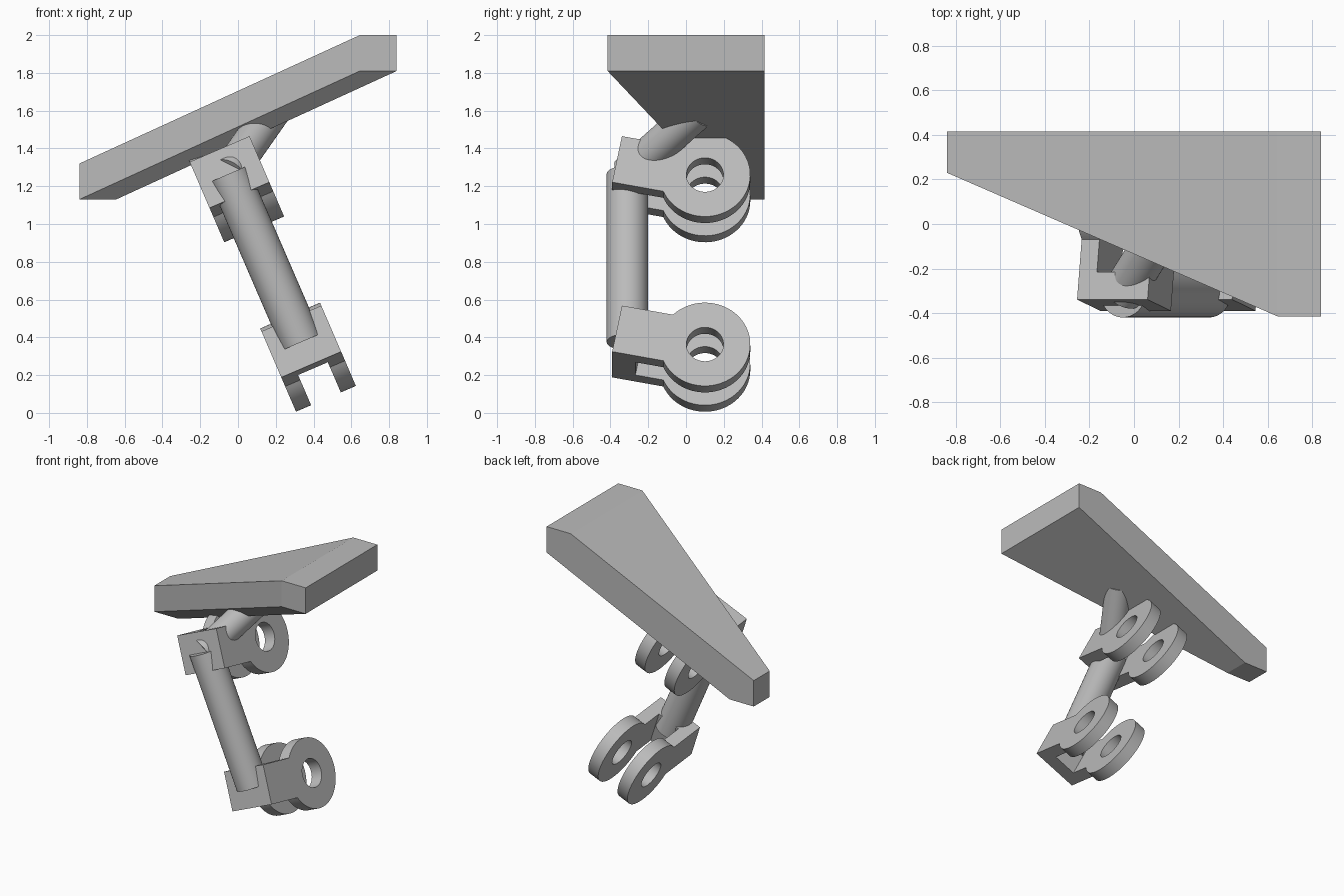
import bpy, bmesh, math
from mathutils import Vector, Matrix

cube = bpy.data.objects.get("Cube")
if cube:
    bpy.data.objects.remove(cube)

grey = bpy.data.materials.new("plain grey")
grey.use_nodes = True
GREY = (0.5, 0.5, 0.5, 1)
grey.diffuse_color = GREY
grey.node_tree.nodes["Principled BSDF"].inputs["Base Color"].default_value = GREY

# Shared axes: across the hinge, along the post, and the pitched block frame
TILT, PITCH = math.radians(23.3), math.radians(11)
across = Vector((math.cos(TILT), 0, math.sin(TILT)))
along = Vector((-math.sin(TILT), 0, math.cos(TILT)))
rear = Vector((0, math.cos(PITCH), 0)) - along * math.sin(PITCH)
rise = across.cross(rear)
WIDTH, HEIGHT, LUG = 0.345, 0.27, 0.087
REACH, RING, HOLE = 0.474, 0.24, 0.098


def finish(obj, smooth=True):
    obj.data.materials.clear()
    obj.data.materials.append(grey)
    bpy.ops.object.select_all(action="DESELECT")
    obj.select_set(True)
    bpy.context.view_layer.objects.active = obj
    if smooth:
        bpy.ops.object.shade_smooth_by_angle(angle=math.radians(30))


def mesh_object(name, bm, smooth=True):
    bmesh.ops.recalc_face_normals(bm, faces=bm.faces)
    mesh = bpy.data.meshes.new(name)
    bm.to_mesh(mesh)
    bm.free()
    obj = bpy.data.objects.new(name, mesh)
    bpy.context.collection.objects.link(obj)
    finish(obj, smooth)
    return obj


def rod(name, start, end, radius):
    start, end = Vector(start), Vector(end)
    turn = (end - start).to_track_quat("Z", "Y").to_matrix().to_4x4()
    bm = bmesh.new()
    bmesh.ops.create_cone(bm, cap_ends=True, segments=64, radius1=radius, radius2=radius,
                          depth=(end - start).length,
                          matrix=Matrix.Translation((start + end) / 2) @ turn)
    return mesh_object(name, bm)


def frame(origin):
    # Local x runs rearward, y up the block, z across the hinge
    m = Matrix((rear, rise, across)).transposed().to_4x4()
    m.translation = origin
    return m


def arc(radius, start, end, n=64):
    return [(REACH + radius * math.cos(start + (end - start) * i / n),
             radius * math.sin(start + (end - start) * i / n)) for i in range(n + 1)]


def lug(name, origin, offset):
    # Arm outline running into a ring, with a round hole
    neck = math.pi - math.asin(HEIGHT / 2 / RING)
    outline = [(0, HEIGHT / 2), (0, -HEIGHT / 2)] + arc(RING, -neck, neck)
    hole = arc(HOLE, 0, math.tau)[:-1]
    curve = bpy.data.curves.new(name, "CURVE")
    curve.dimensions = "2D"
    curve.fill_mode = "BOTH"
    curve.extrude = LUG / 2
    for points in (outline, hole):
        spline = curve.splines.new("POLY")
        spline.points.add(len(points) - 1)
        for p, (x, y) in zip(spline.points, points):
            p.co = (x, y, 0, 1)
        spline.use_cyclic_u = True
    obj = bpy.data.objects.new(name, curve)
    bpy.context.collection.objects.link(obj)
    obj.matrix_world = frame(origin) @ Matrix.Translation((0, 0, offset))
    bpy.ops.object.select_all(action="DESELECT")
    obj.select_set(True)
    bpy.context.view_layer.objects.active = obj
    bpy.ops.object.convert(target="MESH")
    finish(bpy.context.object)


def yoke(name, origin):
    # Solid bridge with one lug on either side
    depth = 0.125
    bm = bmesh.new()
    size = Matrix.Diagonal((depth, HEIGHT, WIDTH - 2 * LUG, 1))
    bmesh.ops.create_cube(bm, size=1,
                          matrix=frame(origin) @ Matrix.Translation((depth / 2, 0, 0)) @ size)
    mesh_object(name + "_bridge", bm, False)
    for label, side in (("right", -1), ("left", 1)):
        lug(f"{name}_{label}_lug", origin, side * (WIDTH - LUG) / 2)


# Sloping wedge board: a slanted sheet thickened along x and z
bm = bmesh.new()
for x, y, z in ((-0.84, 0.23, 1.13), (-0.84, 0.415, 1.13),
                (0.645, -0.415, 1.81), (0.645, 0.415, 1.81)):
    for dx in (0, 0.195):
        for dz in (0, 0.19):
            bm.verts.new((x + dx, y, z + dz))
hull = bmesh.ops.convex_hull(bm, input=bm.verts)
bmesh.ops.delete(bm, geom=[v for v in bm.verts if not v.link_faces], context="VERTS")
bmesh.ops.dissolve_limit(bm, angle_limit=0.02, verts=bm.verts, edges=bm.edges)
mesh_object("board", bm, False)

# Hinge yokes, post and neck
yoke("upper_yoke", Vector((-0.045, -0.365, 1.275)))
yoke("lower_yoke", Vector((0.335, -0.365, 0.378)))
post_top = Vector((-0.05, -0.31, 1.265))
rod("post", (0.335, -0.31, 0.375), post_top, 0.11)
rod("neck", post_top, post_top + Vector((0.7, 1.12, 1)) * 0.33, 0.095)
